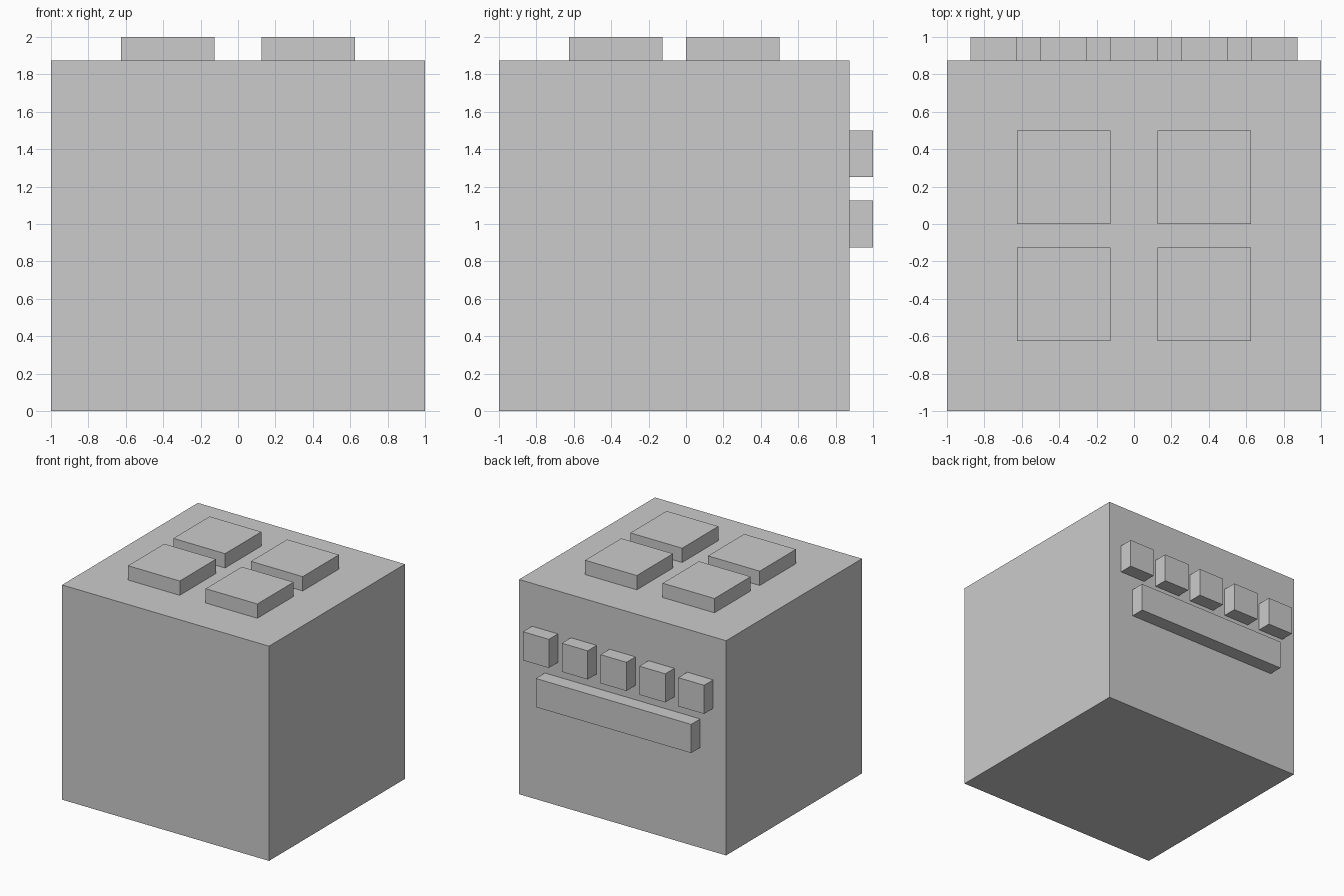
import bpy
import bmesh
from mathutils import Vector

if "Cube" in bpy.data.objects:
    bpy.data.objects.remove(bpy.data.objects["Cube"])


def box(name, low, high):
    """Axis-aligned box between two opposite corners."""
    low, high = Vector(low), Vector(high)
    centre, size = (low + high) / 2, high - low
    bm = bmesh.new()
    bmesh.ops.create_cube(bm, size=1)
    bmesh.ops.scale(bm, vec=size, verts=bm.verts)
    mesh = bpy.data.meshes.new(name)
    bm.to_mesh(mesh)
    bm.free()
    obj = bpy.data.objects.new(name, mesh)
    obj.location = centre
    bpy.context.collection.objects.link(obj)
    return obj


TOP = 1.875   # top of the stove body
BACK = 0.875  # face carrying the knobs and handle

# Stove body
box("stove_body", (-1, -1, 0), (1, BACK, TOP))

# Four square burners on the top
for row, y in (("front", -0.625), ("back", 0.0)):
    for side, x in (("left", -0.625), ("right", 0.125)):
        box(f"burner_{row}_{side}", (x, y, TOP), (x + 0.5, y + 0.5, 2))

# Row of five control knobs
for i in range(5):
    x = -0.875 + 0.375 * i
    box(f"knob_{i + 1}", (x, BACK, 1.25), (x + 0.25, 1, 1.5))

# Oven door handle
box("oven_handle", (-0.75, BACK, 0.875), (0.75, 1, 1.125))
